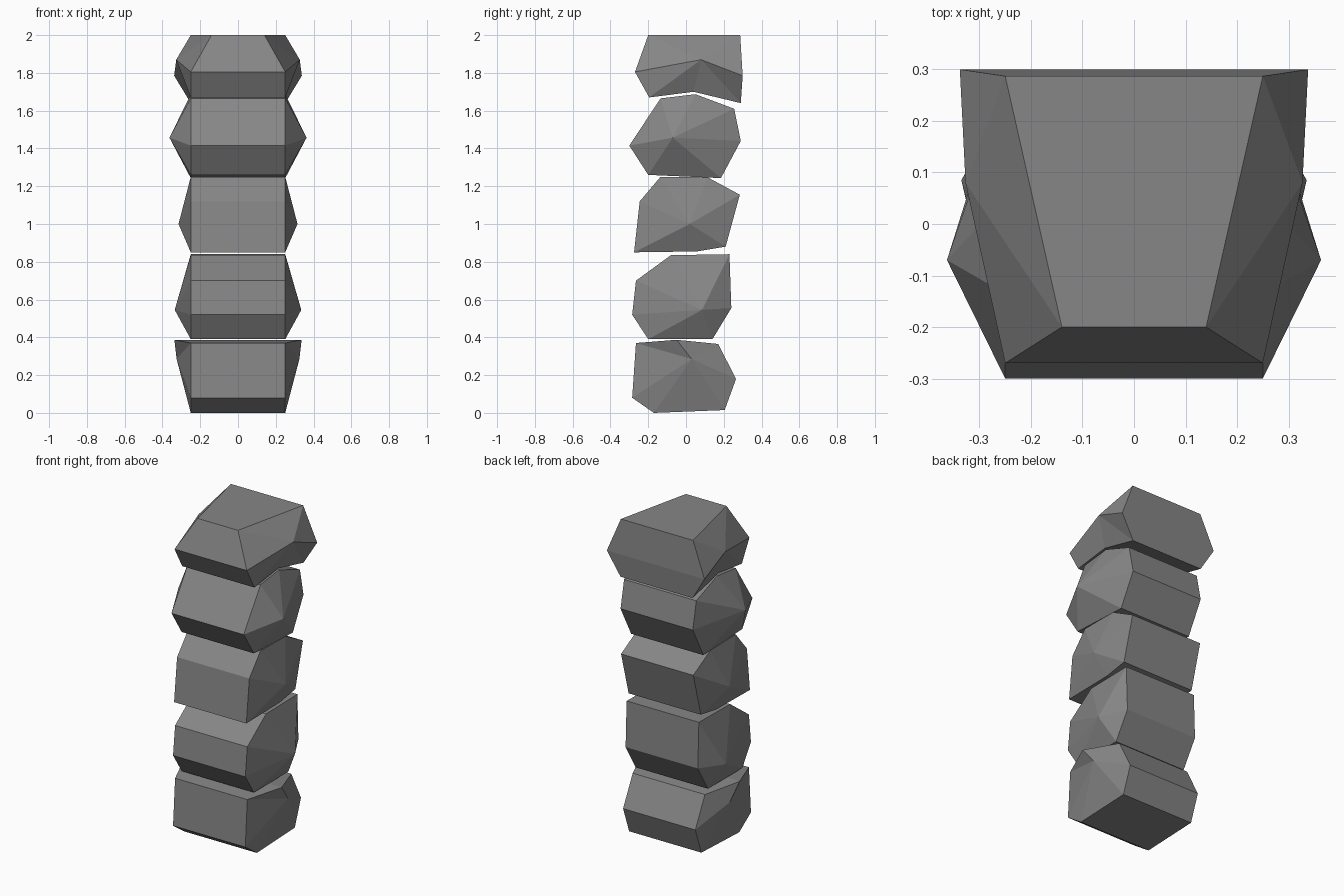
import bpy, bmesh

if "Cube" in bpy.data.objects:
    bpy.data.objects.remove(bpy.data.objects["Cube"])

HALF = 0.25  # default half width of a stone

# Dark grey rock
rock = bpy.data.materials.new("dark_rock")
rock.diffuse_color = (.24, .24, .24, 1)
rock.use_nodes = True
rock.node_tree.nodes["Principled BSDF"].inputs["Base Color"].default_value = rock.diffuse_color


def stone(name, profile, apex, widths=None):
    """Side profile (y, z) swept across x; each side fans out to a bulge point."""
    widths = widths or {}
    bm = bmesh.new()
    rings, n = [], len(profile)
    for side in (-1, 1):
        ring = [bm.verts.new((side * widths.get(i, HALF), y, z))
                for i, (y, z) in enumerate(profile)]
        tip = bm.verts.new((side * apex[0], apex[1], apex[2]))
        for i in range(n):
            bm.faces.new((ring[i], ring[(i + 1) % n], tip))
        rings.append(ring)
    left, right = rings
    for i in range(n):
        j = (i + 1) % n
        bm.faces.new((left[i], left[j], right[j], right[i]))
    bmesh.ops.recalc_face_normals(bm, faces=bm.faces)
    mesh = bpy.data.meshes.new(name)
    bm.to_mesh(mesh)
    bm.free()
    mesh.materials.append(rock)
    bpy.context.collection.objects.link(bpy.data.objects.new(name, mesh))


# Base stone, flared along its top ridge
stone("base_stone",
      [(-.17, 0), (-.285, .08), (-.265, .37), (-.05, .387), (.17, .365), (.265, .18), (.205, .015)],
      (.325, .03, .285), {3: .337})

# Lower stone
stone("lower_stone",
      [(-.2, .39), (-.285, .52), (-.265, .70), (-.08, .835), (.23, .84), (.24, .555), (.14, .39)],
      (.335, .085, .545))

# Middle stone
stone("middle_stone",
      [(-.275, .85), (-.245, 1.12), (-.135, 1.25), (.115, 1.247), (.285, 1.155), (.21, .88), (.06, .855)],
      (.315, .02, 1.0))

# Upper stone
stone("upper_stone",
      [(-.2, 1.26), (-.3, 1.415), (-.135, 1.665), (.05, 1.687), (.255, 1.61), (.29, 1.44), (.185, 1.243)],
      (.363, -.07, 1.457))

# Cap stone, narrow at the front top and arched below
stone("cap_stone",
      [(-.2, 2.0), (-.27, 1.805), (-.195, 1.67), (.04, 1.70), (.29, 1.64), (.3, 1.785), (.287, 2.0)],
      (.327, .08, 1.87), {0: .14, 5: .338})
